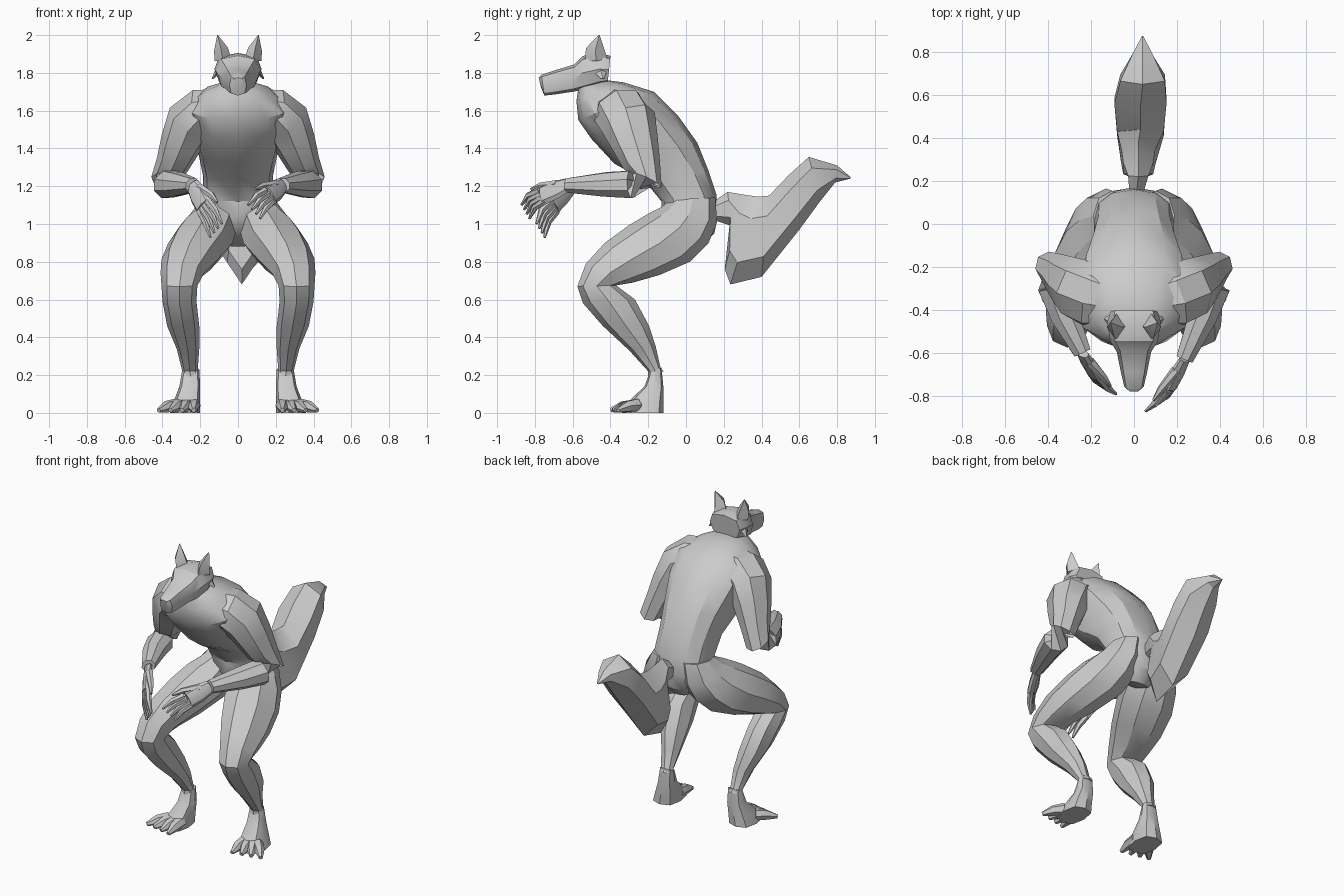
import bpy
import bmesh
import math
from mathutils import Vector

default_cube = bpy.data.objects.get("Cube")
if default_cube:
    bpy.data.objects.remove(default_cube, do_unlink=True)

fur = bpy.data.materials.new("grey_fur")
fur.use_nodes = True
grey = (0.6, 0.6, 0.6, 1)
fur.diffuse_color = grey
fur.node_tree.nodes["Principled BSDF"].inputs["Base Color"].default_value = grey


def loft(name, rings):
    """Bridge equal rings of points into a closed skin."""
    bm = bmesh.new()
    loops = [[bm.verts.new(point) for point in ring] for ring in rings]
    count = len(loops[0])
    for lower, upper in zip(loops, loops[1:]):
        for i in range(count):
            j = (i + 1) % count
            bm.faces.new((lower[i], lower[j], upper[j], upper[i]))
    bm.faces.new(loops[0])
    bm.faces.new(loops[-1])
    bmesh.ops.recalc_face_normals(bm, faces=bm.faces)
    mesh = bpy.data.meshes.new(name)
    bm.to_mesh(mesh)
    bm.free()
    mesh.materials.append(fur)
    obj = bpy.data.objects.new(name, mesh)
    bpy.context.collection.objects.link(obj)
    bpy.ops.object.select_all(action="DESELECT")
    obj.select_set(True)
    bpy.context.view_layer.objects.active = obj
    bpy.ops.object.shade_smooth_by_angle(angle=math.radians(30))
    return obj


def oval(center, u, v, sides, power=1.0):
    """Ring around a centre; a power below one makes it boxier."""
    def bend(value):
        return math.copysign(abs(value) ** power, value)
    turns = [2 * math.pi * i / sides for i in range(sides)]
    return [center + u * bend(math.cos(a)) + v * bend(math.sin(a)) for a in turns]


def profile(name, sections, side=1, sides=8, power=1.0):
    """Each section: x, front (y, z), back (y, z), half width."""
    rings = []
    for x, front, back, width in sections:
        f, b = Vector((side * x, *front)), Vector((side * x, *back))
        rings.append(oval((f + b) / 2, (f - b) / 2, Vector((width, 0, 0)), sides, power))
    return loft(name, rings)


def tube(name, path, radii, wide=(0, 1, 0), flat=1.0, sides=8):
    """Tapered tube along a path, flattened across the wide axis."""
    path = [Vector(p) for p in path]
    rings = []
    for i, point in enumerate(path):
        t = (path[min(i + 1, len(path) - 1)] - path[max(i - 1, 0)]).normalized()
        u = Vector(wide)
        u = (u - t * u.dot(t)).normalized()
        rings.append(oval(point, u * radii[i], t.cross(u) * radii[i] * flat, sides))
    return loft(name, rings)


def mirrored(points, side):
    return [Vector((side * x, y, z)) for x, y, z in points]


# Hunched torso, from neck to crotch
profile("torso", [
    (0, (-.57, 1.72), (-.41, 1.76), .09),
    (0, (-.58, 1.65), (-.33, 1.75), .18),
    (0, (-.57, 1.55), (-.17, 1.70), .27),
    (0, (-.50, 1.45), (-.04, 1.57), .25),
    (0, (-.38, 1.32), (.06, 1.43), .21),
    (0, (-.22, 1.23), (.12, 1.28), .185),
    (0, (-.13, 1.12), (.16, 1.16), .185),
    (0, (-.13, 1.04), (.17, 1.05), .19),
    (0, (-.09, .97), (.15, .95), .14),
    (0, (-.04, .92), (.08, .88), .07),
], sides=12, power=.85)

# Blocky head with brow step and tapering muzzle
profile("head", [
    (0, (-.40, 1.89), (-.415, 1.745), .11),
    (0, (-.46, 1.905), (-.46, 1.735), .125),
    (0, (-.545, 1.89), (-.55, 1.71), .11),
    (0, (-.59, 1.845), (-.60, 1.70), .08),
    (0, (-.69, 1.815), (-.70, 1.685), .06),
    (0, (-.765, 1.79), (-.75, 1.68), .045),
    (0, (-.78, 1.775), (-.77, 1.73), .025),
], power=.65)

# Bushy tail that drops, then sweeps up to a point
profile("tail", [
    (.01, (.13, 1.11), (.15, 1.02), .035),
    (.02, (.22, 1.17), (.24, .99), .055),
    (.02, (.31, 1.155), (.205, .76), .08),
    (.02, (.38, 1.145), (.235, .68), .09),
    (.03, (.44, 1.15), (.40, .72), .125),
    (.03, (.545, 1.26), (.60, .97), .14),
    (.04, (.65, 1.355), (.71, 1.12), .12),
    (.04, (.80, 1.31), (.79, 1.22), .05),
    (.04, (.875, 1.245), (.87, 1.24), .004),
], sides=6)

# Wrist, knuckle and fingertip centres differ between the two hands
hands = {
    "left": (1, [(.235, -.63, 1.205), (.165, -.76, 1.15), (.085, -.85, 1.065)]),
    "right": (-1, [(.24, -.60, 1.205), (.18, -.70, 1.095), (.115, -.77, .965)]),
}

for label, (side, hand_points) in hands.items():
    # Ear and cheek tuft
    tube(label + "_ear", mirrored([(.08, -.475, 1.87), (.09, -.48, 1.925), (.108, -.46, 2)], side),
         [.06, .05, .003], flat=.75, sides=4)
    tube(label + "_cheek_tuft", mirrored([(.09, -.46, 1.83), (.135, -.44, 1.77)], side),
         [.05, .008], flat=.5, sides=4)

    # Folded leg, from buttock down to the ankle
    profile(label + "_leg", [
        (.10, (-.08, 1.13), (.155, 1.14), .09),
        (.13, (-.13, 1.09), (.165, 1.01), .125),
        (.16, (-.19, 1.06), (.12, .90), .155),
        (.20, (-.30, .995), (.02, .80), .17),
        (.255, (-.43, .90), (-.14, .73), .15),
        (.295, (-.53, .79), (-.28, .69), .115),
        (.31, (-.575, .67), (-.37, .675), .095),
        (.31, (-.545, .58), (-.27, .60), .09),
        (.29, (-.44, .46), (-.195, .46), .085),
        (.265, (-.30, .33), (-.16, .35), .06),
        (.255, (-.20, .22), (-.135, .24), .042),
        (.25, (-.20, .18), (-.12, .22), .045),
    ], side)

    # Foot with a flat sole and four splayed toes
    profile(label + "_foot", [
        (.25, (-.19, .22), (-.13, .24), .045),
        (.255, (-.22, .14), (-.12, .14), .055),
        (.27, (-.30, .065), (-.12, .06), .07),
        (.28, (-.34, .0), (-.12, .0), .08),
    ], side, power=.7)
    for i in range(4):
        spread = i / 3
        root = (.235 + .09 * spread, -.26, .04)
        middle = (.235 + .14 * spread, -.34 + .03 * spread, .033)
        tip = (.235 + .185 * spread, -.40 + .04 * spread, .014)
        tube(f"{label}_toe_{i + 1}", mirrored([root, middle, tip], side),
             [.038, .032, .013], wide=(1, 0, 0), sides=6)

    # Upper arm and forearm
    wrist, knuckle, fingertip = mirrored(hand_points, side)
    arm = mirrored([
        (.08, -.37, 1.61), (.18, -.345, 1.59), (.25, -.305, 1.54), (.30, -.27, 1.43),
        (.345, -.235, 1.32), (.385, -.205, 1.23), (.37, -.29, 1.21), (.32, -.43, 1.21)], side)
    tube(label + "_arm", arm + [wrist],
         [.12, .15, .15, .125, .10, .085, .085, .073, .044], wide=(0, 1, .2), flat=.9)

    # Palm, fingers and thumb
    across = Vector((side * .6, .4, -.7)).normalized()
    tube(label + "_palm", [wrist, wrist.lerp(knuckle, .5), knuckle],
         [.042, .056, .055], wide=across, flat=.5)
    for i in range(4):
        offset = (i - 1.5) / 1.5
        root = knuckle + across * .037 * offset
        tip = fingertip + across * .052 * offset
        bend = root.lerp(tip, .5) + Vector((0, -.012, .012))
        tube(f"{label}_finger_{i + 1}", [root, bend, tip], [.021, .018, .007], sides=6)
    thumb_root = wrist.lerp(knuckle, .3) - across * .03
    thumb_tip = knuckle.lerp(fingertip, .3) - across * .085
    tube(label + "_thumb", [thumb_root, thumb_root.lerp(thumb_tip, .6) - across * .01, thumb_tip],
         [.025, .019, .007], sides=6)
